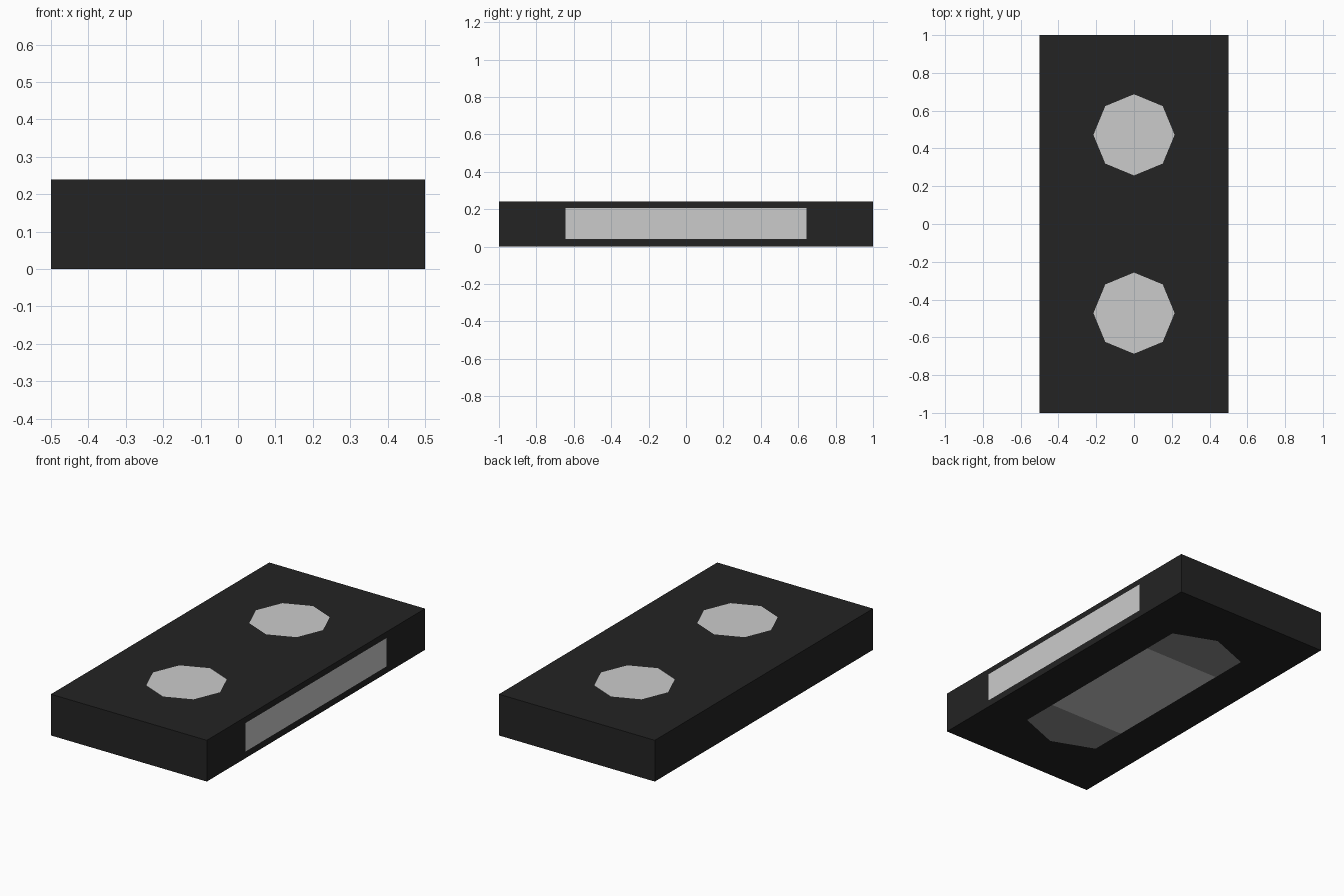
import bpy, bmesh, math
from mathutils import Matrix, Vector

if "Cube" in bpy.data.objects:
    bpy.data.objects.remove(bpy.data.objects["Cube"])

PROUD = 0.0008   # flat inlays float a hair above the body surface


def material(name, value):
    m = bpy.data.materials.new(name)
    m.diffuse_color = (value, value, value, 1)
    m.use_nodes = True
    m.node_tree.nodes["Principled BSDF"].inputs["Base Color"].default_value = m.diffuse_color
    return m


dark = material("dark_shell", 0.017)
mid = material("mid_grey", 0.27)


def finish(name, bm, mat=None):
    mesh = bpy.data.meshes.new(name)
    bm.to_mesh(mesh)
    bm.free()
    obj = bpy.data.objects.new(name, mesh)
    bpy.context.collection.objects.link(obj)
    if mat:
        mesh.materials.append(mat)
    return obj


def box(name, lo, hi, mat=None):
    lo, hi = Vector(lo), Vector(hi)
    bm = bmesh.new()
    bmesh.ops.create_cube(bm, size=1, matrix=Matrix.Translation((lo + hi) / 2)
                          @ Matrix.Diagonal((*(hi - lo), 1)))
    return finish(name, bm, mat)


def inlay(name, points, normal, mat=None):
    """Single flat face, turned to look along the given direction."""
    bm = bmesh.new()
    face = bm.faces.new([bm.verts.new(p) for p in points])
    face.normal_update()
    if face.normal.dot(Vector(normal)) < 0:
        face.normal_flip()
    return finish(name, bm, mat)


# Main slab
box("body", (-0.5, -1, PROUD), (0.5, 1, 0.24), dark)

# Long panel on the right side
X = 0.5 + PROUD
inlay("side_panel", [(X, -0.645, 0.04), (X, 0.645, 0.04),
                     (X, 0.645, 0.205), (X, -0.645, 0.205)], (1, 0, 0))

# Middle of the underside inlay
inlay("bottom_panel", [(-0.245, -0.405, 0), (0.245, -0.405, 0),
                       (0.245, 0.405, 0), (-0.245, 0.405, 0)], (0, 0, -1))

for s, label in ((-1, "front"), (1, "back")):
    # Octagonal top pads
    octagon = [(0.215 * math.cos(k * math.pi / 4),
                0.472 * s + 0.215 * math.sin(k * math.pi / 4),
                0.24 + PROUD) for k in range(8)]
    inlay(label + "_top_pad", octagon, (0, 0, 1))
    # Pointed underside ends
    end = [(-0.245, 0.405), (0.245, 0.405), (0.245, 0.62), (0, 0.715), (-0.245, 0.62)]
    inlay(label + "_bottom_end", [(x, y * s, 0) for x, y in end], (0, 0, -1), mid)
